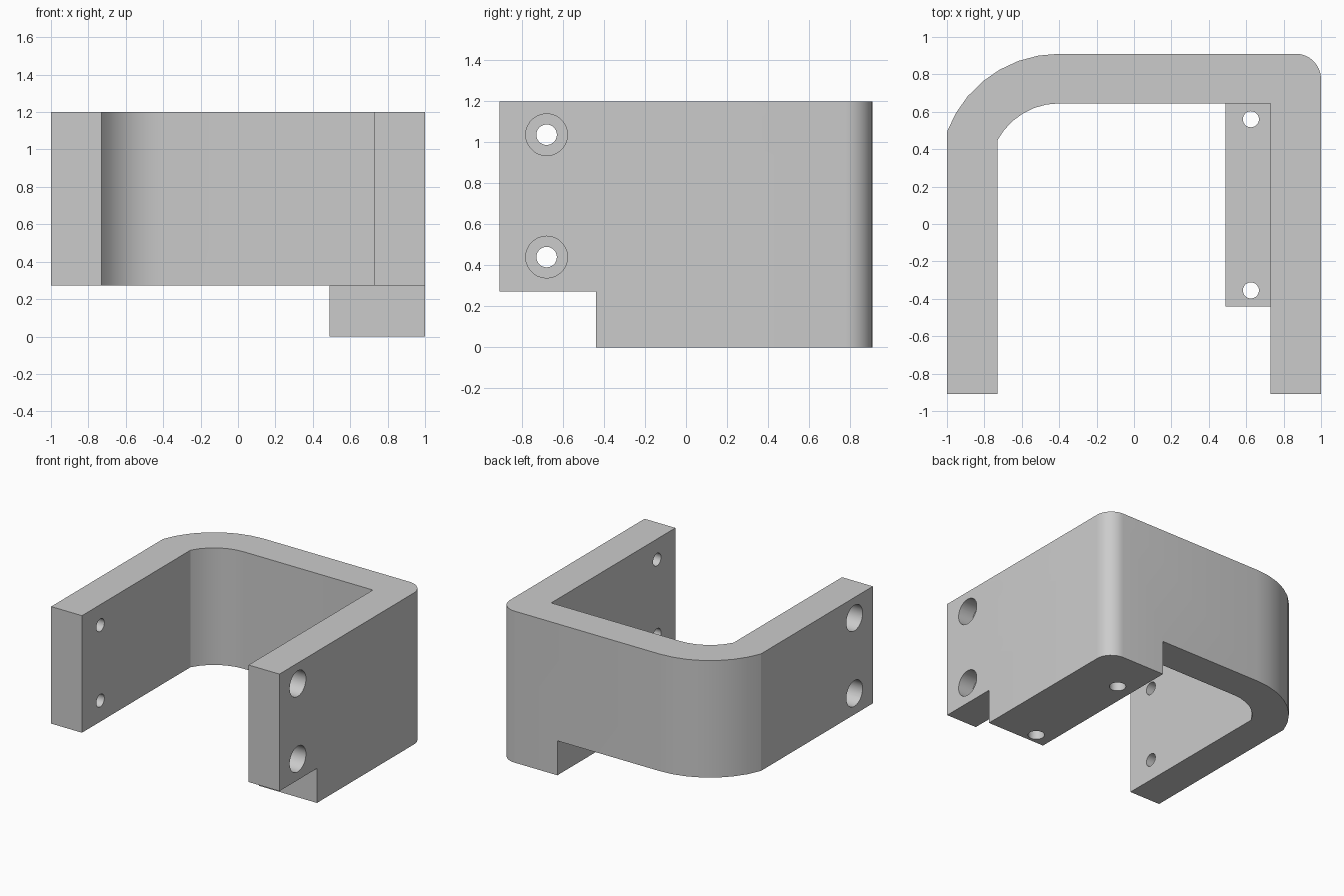
import bpy
import bmesh
from math import cos, sin, radians
from mathutils import Matrix, Vector

cube = bpy.data.objects.get("Cube")
if cube:
    bpy.data.objects.remove(cube, do_unlink=True)

grey = bpy.data.materials.new("plain_grey")
grey.use_nodes = True
colour = (0.6, 0.6, 0.6, 1)
grey.diffuse_color = colour
grey.node_tree.nodes["Principled BSDF"].inputs["Base Color"].default_value = colour

BACK, FRONT, TOP, STEP = 0.91, -0.91, 1.2, 0.273
INNER_X, INNER_Y = 0.73, 0.645


def add_object(name, bm):
    bmesh.ops.recalc_face_normals(bm, faces=bm.faces)
    mesh = bpy.data.meshes.new(name)
    bm.to_mesh(mesh)
    bm.free()
    mesh.materials.append(grey)
    obj = bpy.data.objects.new(name, mesh)
    bpy.context.collection.objects.link(obj)
    return obj


def prism(name, outline, low, high):
    bm = bmesh.new()
    face = bm.faces.new([bm.verts.new((x, y, low)) for x, y in outline])
    top = bmesh.ops.extrude_face_region(bm, geom=[face])["geom"]
    bmesh.ops.translate(bm, vec=(0, 0, high - low),
                        verts=[v for v in top if isinstance(v, bmesh.types.BMVert)])
    return add_object(name, bm)


def arc(cx, cy, radius, start, end, steps):
    angles = [radians(start + (end - start) * i / steps) for i in range(steps + 1)]
    return [(cx + radius * cos(a), cy + radius * sin(a)) for a in angles]


def cylinder(bm, centre, axis, radius, depth):
    turn = Vector((0, 0, 1)).rotation_difference(Vector(axis)).to_matrix().to_4x4()
    bmesh.ops.create_cone(bm, cap_ends=True, segments=28, radius1=radius, radius2=radius,
                          depth=depth, matrix=Matrix.Translation(centre) @ turn)


def apply_boolean(target, tool, operation):
    mod = target.modifiers.new(operation.lower(), "BOOLEAN")
    mod.operation, mod.object, mod.solver = operation, tool, "EXACT"
    bpy.context.view_layer.objects.active = target
    bpy.ops.object.modifier_apply(modifier=mod.name)
    bpy.data.objects.remove(tool, do_unlink=True)


# U-shaped wall: wide bend on one back corner, small rounding on the other
small_corner = arc(0.865, BACK - 0.135, 0.135, 0, 90, 8)
outline = [(1, FRONT)] + small_corner
outline += arc(-0.4, 0.27, 0.64, 90, 159.7, 7) + [(-1, FRONT), (-INNER_X, FRONT)]
outline += arc(-0.4, 0.27, 0.375, 151.7, 90, 6)
outline += [(INNER_X, INNER_Y), (INNER_X, FRONT)]
bracket = prism("bracket", outline, STEP, TOP)

# Mounting foot under the right-angled corner
foot = prism("foot", [(0.49, -0.44), (1, -0.44)] + small_corner + [(0.49, BACK)], 0, STEP)
apply_boolean(bracket, foot, "UNION")

# Counterbored screw holes: two through each arm, two up through the foot
holes, bores = bmesh.new(), bmesh.new()
for side in (-1, 1):
    for z in (0.44, 1.037):
        cylinder(holes, (side * 0.87, -0.68, z), (1, 0, 0), 0.05, 0.6)
        cylinder(bores, (side, -0.68, z), (1, 0, 0), 0.102, 0.26)
for y in (-0.355, 0.56):
    cylinder(holes, (0.625, y, 0.14), (0, 0, 1), 0.043, 0.5)
    cylinder(bores, (0.625, y, 0), (0, 0, 1), 0.06, 0.2)
for name, bm in (("hole_cutter", holes), ("bore_cutter", bores)):
    cutter = add_object(name, bm)
    cutter.hide_render = True
    apply_boolean(bracket, cutter, "DIFFERENCE")

# Smooth the bends, keep the flat faces crisp
bpy.ops.object.select_all(action="DESELECT")
bracket.select_set(True)
bpy.context.view_layer.objects.active = bracket
bpy.ops.object.shade_smooth_by_angle(angle=radians(14))
